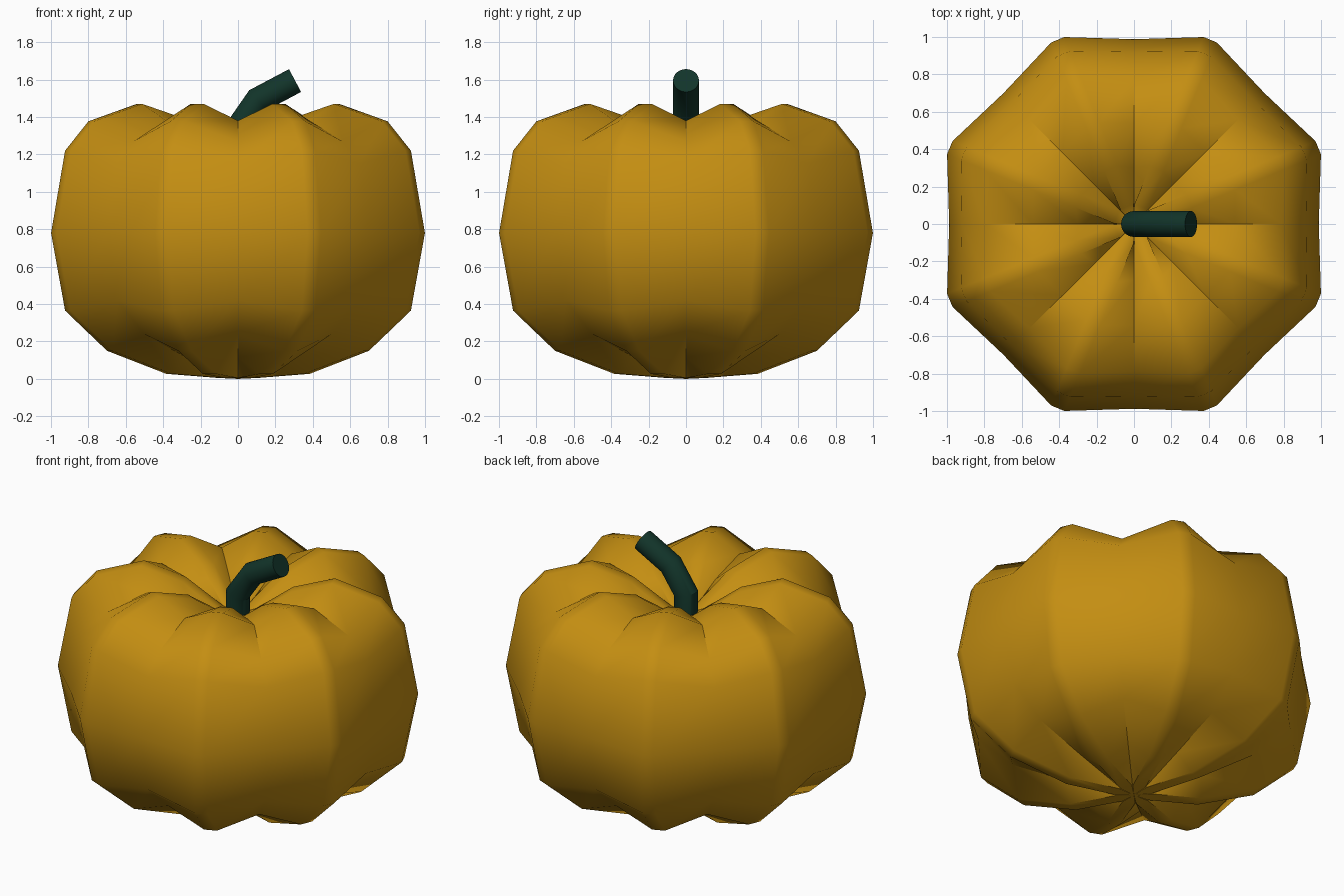
import bpy, bmesh
from math import sin, cos, pi, radians
from mathutils import Vector

if "Cube" in bpy.data.objects:
    bpy.data.objects.remove(bpy.data.objects["Cube"])


def finish(bm, name, color, angle):
    bmesh.ops.recalc_face_normals(bm, faces=bm.faces)
    mesh = bpy.data.meshes.new(name)
    bm.to_mesh(mesh)
    bm.free()
    obj = bpy.data.objects.new(name, mesh)
    bpy.context.collection.objects.link(obj)
    mat = bpy.data.materials.new(name + "_color")
    mat.diffuse_color = (*color, 1)
    mat.use_nodes = True
    mat.node_tree.nodes["Principled BSDF"].inputs["Base Color"].default_value = mat.diffuse_color
    mesh.materials.append(mat)
    bpy.ops.object.select_all(action='DESELECT')
    obj.select_set(True)
    bpy.context.view_layer.objects.active = obj
    bpy.ops.object.shade_smooth_by_angle(angle=radians(angle))
    return obj


def loft(bm, rings):
    n = len(rings[0])
    for a, b in zip(rings, rings[1:]):
        for i in range(n):
            j = (i + 1) % n
            bm.faces.new((a[i], a[j], b[j], b[i]))


# Pumpkin body: eight lobes, each with a narrow flat band along its ridge
LOBES = 8
HALF_BAND = 0.038
ridge = [(0.10, 0.005), (0.40, 0.027), (0.742, 0.15), (0.985, 0.365), (1.066, 0.78),
         (0.985, 1.22), (0.85, 1.377), (0.57, 1.47), (0.32, 1.39), (0.10, 1.23)]
groove = [(0.10, 0.01), (0.39, 0.115), (0.71, 0.24), (0.91, 0.42), (0.988, 0.78),
          (0.92, 1.15), (0.79, 1.27), (0.54, 1.38), (0.30, 1.31), (0.10, 1.21)]
bm = bmesh.new()
rings = []
for (rr, rz), (gr, gz) in zip(ridge, groove):
    ring = []
    for k in range(LOBES):
        g = 2 * pi * k / LOBES
        a = g + pi / LOBES
        ring.append(bm.verts.new((gr * cos(g), gr * sin(g), gz)))
        for s in (-HALF_BAND, HALF_BAND):
            ring.append(bm.verts.new((rr * cos(a) - s * sin(a), rr * sin(a) + s * cos(a), rz)))
    rings.append(ring)
loft(bm, rings)
for ring, z in ((rings[0], 0.0), (rings[-1], 1.2)):
    pole = bm.verts.new((0, 0, z))
    for i in range(len(ring)):
        bm.faces.new((ring[i], ring[(i + 1) % len(ring)], pole))
finish(bm, "pumpkin_body", (0.55, 0.27, 0.006), 40)

# Stem: round tube mitred along a bent path in the xz plane
path = [Vector(p) for p in ((0, 0, 1.1), (0, 0, 1.336), (0.107, 0, 1.49), (0.305, 0, 1.595))]
R, SIDES = 0.069, 32
bm = bmesh.new()
rings = []
for i, p in enumerate(path):
    d_in = (p - path[i - 1]).normalized() if i else (path[1] - p).normalized()
    d_out = (path[i + 1] - p).normalized() if i < len(path) - 1 else d_in
    t = (d_in + d_out).normalized()
    side = Vector((t.z, 0, -t.x)) / t.dot(d_in)
    rings.append([bm.verts.new(p + side * R * cos(2 * pi * k / SIDES)
                               + Vector((0, R * sin(2 * pi * k / SIDES), 0))) for k in range(SIDES)])
loft(bm, rings)
bm.faces.new(rings[0])
bm.faces.new(rings[-1])
finish(bm, "stem", (0.006, 0.035, 0.023), 30)
